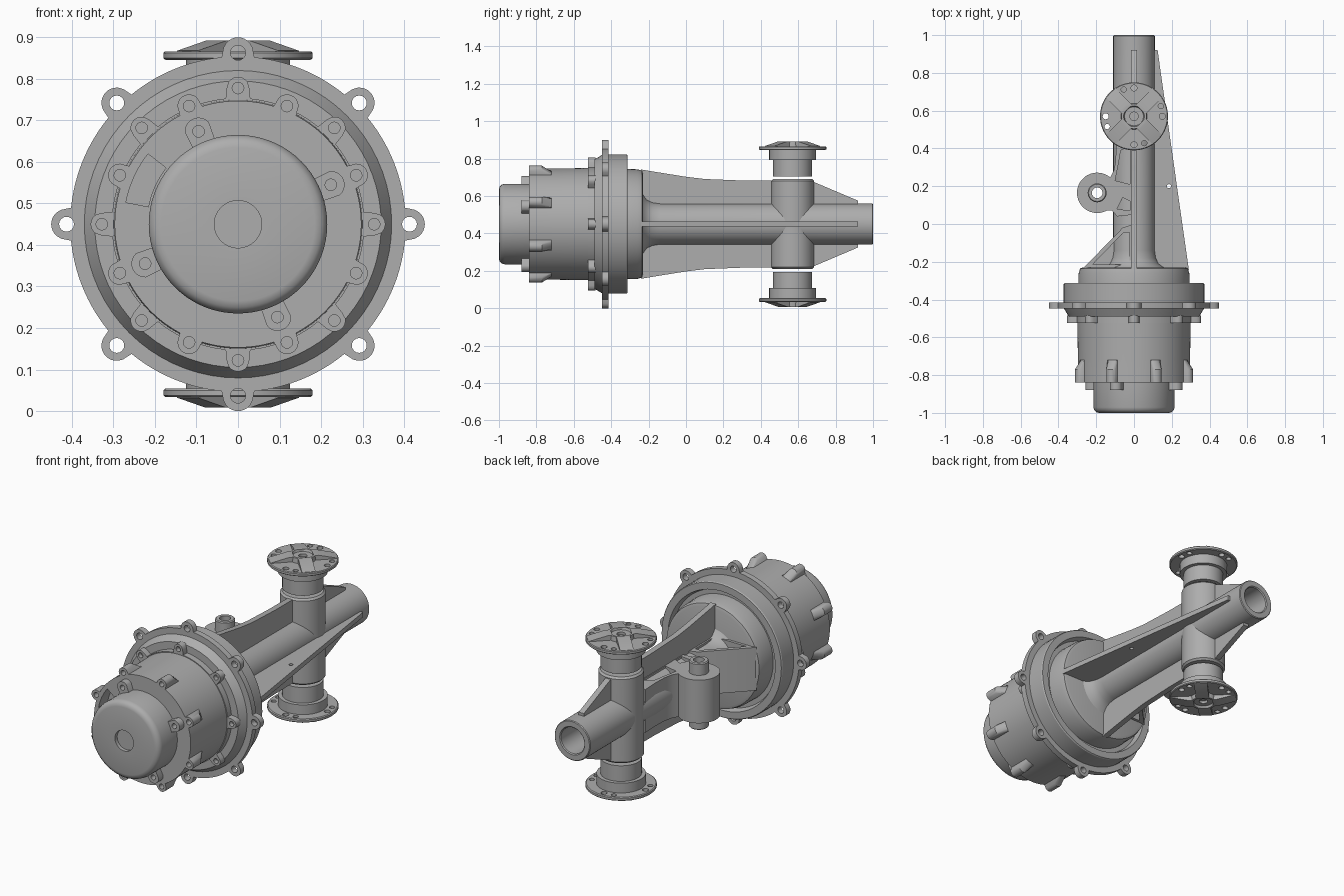
import bpy, bmesh
from math import pi, sin, cos, sqrt, radians
from mathutils import Matrix, Vector

cube = bpy.data.objects.get("Cube")
if cube:
    bpy.data.objects.remove(cube)

MID = 0.45        # height of the long axis
POST_Y = 0.57     # position of the vertical posts

metal = bpy.data.materials.new("cast_grey_metal")
metal.use_nodes = True
GREY = (0.42, 0.42, 0.42, 1)
metal.diffuse_color = GREY
metal.node_tree.nodes["Principled BSDF"].inputs["Base Color"].default_value = GREY


def finish(name, bm):
    bmesh.ops.recalc_face_normals(bm, faces=bm.faces)
    mesh = bpy.data.meshes.new(name)
    bm.to_mesh(mesh)
    bm.free()
    mesh.materials.append(metal)
    obj = bpy.data.objects.new(name, mesh)
    bpy.context.collection.objects.link(obj)
    return obj


def place(axis, u, v, w):
    return {"x": (w, u, v), "y": (u, w, v + MID), "z": (u, v, w)}[axis]


def loft(name, axis, sections):
    """Skin matching outlines, given as (position, outline), along an axis."""
    bm = bmesh.new()
    rings = [[bm.verts.new(place(axis, u, v, w)) for u, v in pts] for w, pts in sections]
    n = len(rings[0])
    for a, b in zip(rings, rings[1:]):
        for i in range(n):
            j = (i + 1) % n
            bm.faces.new((a[i], a[j], b[j], b[i]))
    bm.faces.new(rings[0])
    bm.faces.new(rings[-1])
    return finish(name, bm)


def prism(name, axis, outline, a, b):
    return loft(name, axis, [(a, outline), (b, outline)])


def circle(r, cx=0, cy=0, n=32):
    return [(cx + r * cos(2 * pi * i / n), cy + r * sin(2 * pi * i / n)) for i in range(n)]


def scallop(r, lug_at, lug_r, count, turn=0, n=384):
    """Disc outline with round bolt lugs around it."""
    pts, step = [], 2 * pi / count
    for i in range(n):
        t = 2 * pi * i / n
        d = (t - radians(turn) + step / 2) % step - step / 2
        q = lug_r ** 2 - (lug_at * sin(d)) ** 2
        rad = max(r, lug_at * cos(d) + sqrt(q)) if q > 0 else r
        pts.append((rad * cos(t), rad * sin(t)))
    return pts


def lathe(name, axis, profile, closed=False):
    """Turn (radius, position) points about the long axis or the post axis."""
    bm = bmesh.new()
    vs = [bm.verts.new(place(axis, r, 0, w)) for r, w in profile]
    edges = [bm.edges.new(p) for p in zip(vs, vs[1:])]
    if closed:
        edges.append(bm.edges.new((vs[-1], vs[0])))
    bmesh.ops.spin(bm, geom=vs + edges, cent=place(axis, 0, 0, 0),
                   axis=Vector(place(axis, 0, 0, 1)) - Vector(place(axis, 0, 0, 0)),
                   angle=2 * pi, steps=72)
    bmesh.ops.remove_doubles(bm, verts=bm.verts, dist=1e-5)
    return finish(name, bm)


def cut(obj, *cutters):
    for c in cutters:
        mod = obj.modifiers.new("cut", "BOOLEAN")
        mod.operation, mod.solver, mod.object = "DIFFERENCE", "EXACT", c
        bpy.context.view_layer.objects.active = obj
        bpy.ops.object.modifier_apply(modifier=mod.name)
        bpy.data.objects.remove(c)


def bolt_holes(obj, axis, at, r, count, turn, a, b):
    for i in range(count):
        t = radians(turn) + 2 * pi * i / count
        cut(obj, prism("hole", axis, circle(r, at * cos(t), at * sin(t), 16), a, b))


# End cap with a shallow centre recess and its bolt lugs
lathe("end_cap", "y", [(0, -0.98), (0.057, -0.98), (0.057, -1), (0.185, -1), (0.2, -0.996),
                       (0.211, -0.985), (0.215, -0.97), (0.215, -0.82), (0, -0.82)])
cap_lugs = prism("cap_lugs", "y", scallop(0.2, 0.243, 0.033, 4, 23), -0.88, -0.82)
bolt_holes(cap_lugs, "y", 0.243, 0.014, 4, 23, -0.9, -0.85)

# Drum housing, its front lugs fading back into the wall
front = scallop(0.297, 0.308, 0.028, 8, 22.5)
drum = loft("drum_housing", "y", [(-0.84, front), (-0.77, front),
                                  (-0.72, circle(0.297, n=384)), (-0.48, circle(0.3, n=384))])
bolt_holes(drum, "y", 0.308, 0.014, 8, 22.5, -0.9, -0.8)
arc = [radians(142 + 3 * i) for i in range(10)]
pocket = [(0.275 * cos(t), 0.275 * sin(t)) for t in arc]
pocket += [(0.22 * cos(t), 0.22 * sin(t)) for t in reversed(arc)]
cut(drum, prism("pocket", "y", pocket, -0.9, -0.76))

# Tab ring, cone and mounting flange
tabs = prism("tab_ring", "y", scallop(0.304, 0.328, 0.027, 8), -0.525, -0.485)
bolt_holes(tabs, "y", 0.328, 0.014, 8, 0, -0.6, -0.5)
lathe("flange_cone", "y", [(0, -0.49), (0.345, -0.49), (0.375, -0.44), (0, -0.44)])
flange = prism("mounting_flange", "y", scallop(0.404, 0.413, 0.037, 8), -0.448, -0.415)
bolt_holes(flange, "y", 0.413, 0.018, 8, 0, -0.5, -0.4)

# Rear ring with a groove around the hub
lathe("rear_ring", "y", [(0, -0.42), (0.372, -0.42), (0.372, -0.318), (0.368, -0.312),
                         (0.33, -0.312), (0.32, -0.345), (0.295, -0.345), (0.293, -0.26),
                         (0.285, -0.235), (0.27, -0.23), (0, -0.23)])

# Tail tube, flared where it meets the hub
lathe("tail_tube", "y", [(0.072, 0.8), (0.072, 0.995), (0.077, 1), (0.106, 1), (0.11, 0.996),
                         (0.11, -0.14), (0.116, -0.18), (0.13, -0.21), (0.16, -0.232),
                         (0, -0.232), (0, 0.8)])

# Tall web along the tube
upper = [(-0.24, 0.292), (-0.15, 0.277), (0, 0.253), (0.1, 0.241), (0.3, 0.233),
         (0.67, 0.231), (0.92, 0.125)]
web = upper + [(y, -z) for y, z in reversed(upper)]
prism("vertical_web", "x", [(y, z + MID) for y, z in web], -0.016, 0.016)
web_cut = prism("bore", "y", circle(0.072), 0.8, 1.1)
cut(bpy.data.objects["vertical_web"], web_cut)

# Flat tapering side fin
fin = prism("side_fin", "z", [(0, -0.24), (0.29, -0.24), (0.125, 0.92), (0.08, 0.92), (0.08, 0.7),
                              (0, 0.7)], 0.438, 0.465)
cut(fin, prism("pin_hole", "z", circle(0.011, 0.185, 0.2, 12), 0.4, 0.5))

# Hollowed gusset between the hub and the tube
gusset = prism("gusset", "z", [(-0.27, -0.235), (-0.06, -0.02), (0, 0), (0, -0.235)], 0.33, 0.57)
recess = [(-0.22, -0.215), (-0.055, -0.045), (-0.025, -0.045), (-0.025, -0.215)]
cut(gusset, prism("r", "z", recess, 0.48, 0.6), prism("r", "z", recess, 0.3, 0.42))

# Side arm with a pivot sleeve
PX, PY = -0.195, 0.165
sweep = [radians(a) for a in range(300, 40, -10)]
arm_outline = [(0, 0.05), (-0.09, 0.04), (-0.115, 0.07)]
arm_outline += [(PX + 0.107 * cos(t), PY + 0.107 * sin(t)) for t in sweep]
arm_outline += [(-0.108, 0.28), (-0.098, 0.33), (-0.095, 0.4), (-0.1, 0.5), (0, 0.55)]
arm = prism("side_arm", "z", arm_outline, 0.33, 0.57)
big = [(-0.1, 0.23), (-0.02, 0.21), (-0.02, 0.41), (-0.07, 0.39), (-0.08, 0.33)]
small = [(-0.09, 0.08), (-0.06, 0.14), (-0.02, 0.12), (-0.02, 0.07)]
for outline in (big, small):
    cut(arm, prism("r", "z", outline, 0.49, 0.6), prism("r", "z", outline, 0.3, 0.41))
cut(arm, prism("bore", "z", circle(0.03, PX, PY), 0.2, 0.7))
sleeve = lathe("pivot_sleeve", "z", [(0.028, 0.265), (0.045, 0.265), (0.05, 0.27), (0.05, 0.63),
                                     (0.045, 0.635), (0.028, 0.635)], True)
sleeve.data.transform(Matrix.Translation((PX, PY, 0)))

# Vertical housing through which the posts run
post = lathe("post_housing", "z", [(0, 0.21), (0.105, 0.21), (0.115, 0.22), (0.115, 0.68),
                                   (0.105, 0.69), (0, 0.69)])
post.data.transform(Matrix.Translation((0, POST_Y, 0)))
cut(post, prism("bore", "y", circle(0.072), 0.3, 0.9))

# Upper and lower posts: stub, collar, drilled flange, hub and sloping spokes
for side in ("upper", "lower"):
    move = Matrix.Translation((0, POST_Y, 0))
    if side == "lower":
        move = move @ Matrix.Translation((0, 0, 2 * MID)) @ Matrix.Scale(-1, 4, (0, 0, 1))
    stub = lathe(side + "_stub", "z", [(0, 0.705), (0.104, 0.705), (0.104, 0.792), (0.125, 0.792),
                                       (0.125, 0.85), (0, 0.85)])
    plate = lathe(side + "_flange", "z", [(0, 0.846), (0.175, 0.846), (0.18, 0.85), (0.18, 0.862),
                                          (0.176, 0.866), (0, 0.866)])
    bolt_holes(plate, "z", 0.15, 0.016, 4, 0, 0.8, 0.9)
    bolt_holes(plate, "z", 0.152, 0.014, 4, 21, 0.8, 0.9)
    hub = lathe(side + "_hub", "z", [(0.022, 0.86), (0.07, 0.86), (0.066, 0.892), (0.055, 0.892),
                                     (0.05, 0.88), (0.022, 0.88)], True)
    parts = [stub, plate, hub]
    for i in range(4):
        spoke = prism(f"{side}_spoke_{i + 1}", "x", [(0.05, 0.86), (0.172, 0.86), (0.172, 0.868),
                                                     (0.075, 0.892), (0.05, 0.892)], -0.035, 0.035)
        spoke.data.transform(Matrix.Rotation(pi / 4 + i * pi / 2, 4, "Z"))
        parts.append(spoke)
    for p in parts:
        p.data.transform(move)
        if side == "lower":
            p.data.flip_normals()

# Smooth round surfaces, keep machined edges sharp
bpy.ops.object.select_all(action="DESELECT")
for o in bpy.context.scene.objects:
    if o.type == "MESH" and metal.name in o.data.materials:
        o.select_set(True)
        bpy.context.view_layer.objects.active = o
bpy.ops.object.shade_smooth_by_angle(angle=radians(32))
